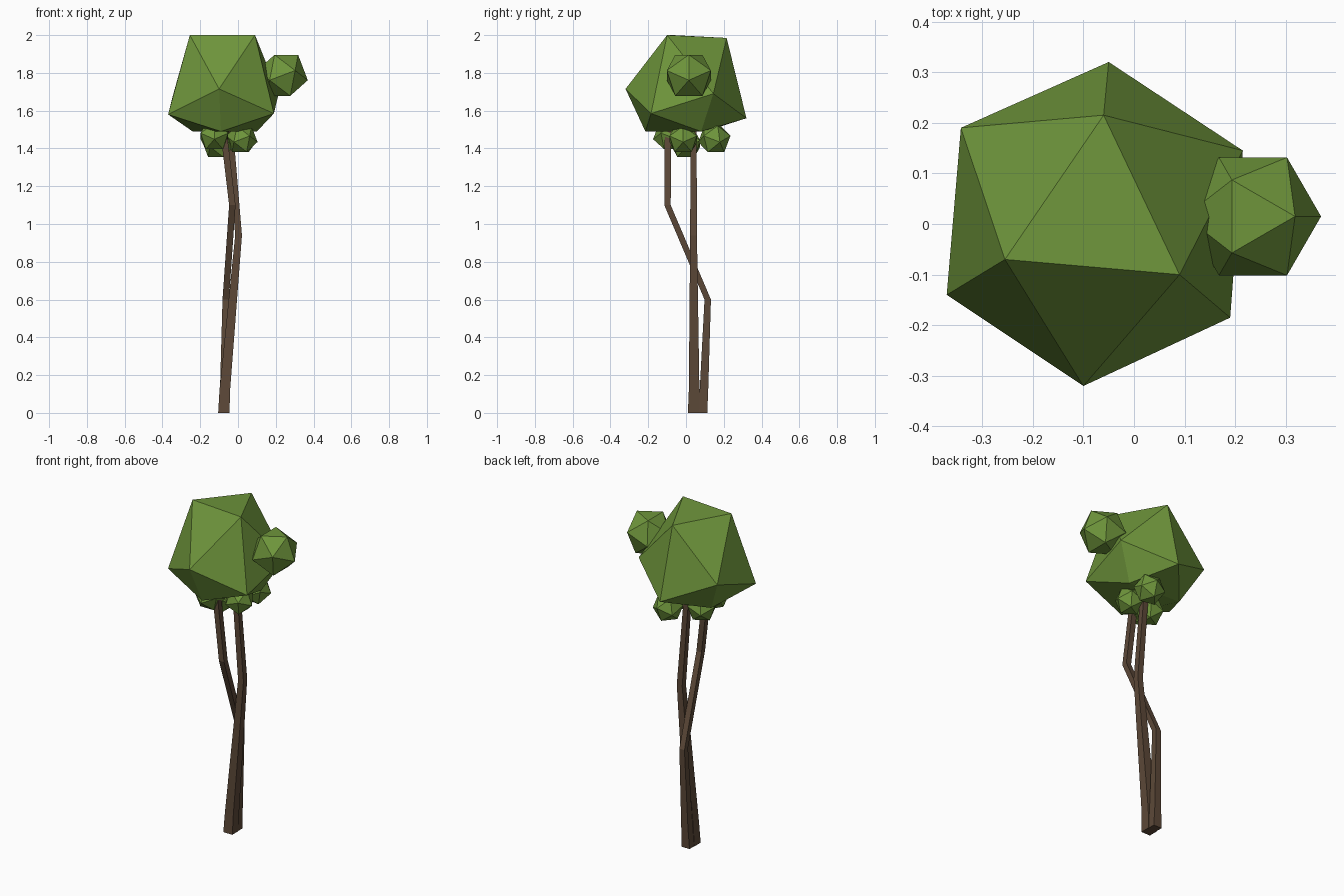
import bpy, bmesh, math
from mathutils import Vector

if "Cube" in bpy.data.objects:
    bpy.data.objects.remove(bpy.data.objects["Cube"])


def material(name, color):
    m = bpy.data.materials.new(name)
    m.diffuse_color = (*color, 1)
    m.use_nodes = True
    m.node_tree.nodes["Principled BSDF"].inputs["Base Color"].default_value = m.diffuse_color
    return m


LEAF = material("leaf green", (0.156, 0.30, 0.044))
BARK = material("bark brown", (0.108, 0.066, 0.040))


def finish(bm, name, mat):
    bmesh.ops.recalc_face_normals(bm, faces=bm.faces)
    me = bpy.data.meshes.new(name)
    bm.to_mesh(me)
    bm.free()
    me.materials.append(mat)
    bpy.context.collection.objects.link(bpy.data.objects.new(name, me))


def hull(name, points):
    bm = bmesh.new()
    vs = [bm.verts.new(p) for p in points]
    bmesh.ops.convex_hull(bm, input=vs)
    finish(bm, name, LEAF)


def leaf_ball(name, center, r, turn):
    """Icosahedron resting on one face, turned about z."""
    pts = []
    for rad, h, off in ((.607, .795, 0), (.982, .188, 60), (.982, -.188, 0), (.607, -.795, 60)):
        for k in range(3):
            a = math.radians(turn + off + 120 * k)
            pts.append(Vector(center) + r * Vector((rad * math.cos(a), rad * math.sin(a), h)))
    hull(name, pts)


def stem(name, path):
    """Square tapering stem through (x, y, z, width) stations."""
    bm = bmesh.new()
    rings = [[bm.verts.new((x + sx * w / 2, y + sy * w / 2, z))
              for sx, sy in ((-1, -1), (1, -1), (1, 1), (-1, 1))] for x, y, z, w in path]
    for a, b in zip(rings, rings[1:]):
        for i in range(4):
            j = (i + 1) % 4
            bm.faces.new((a[i], a[j], b[j], b[i]))
    bm.faces.new(rings[0][::-1])
    bm.faces.new(rings[-1])
    finish(bm, name, BARK)


# Main crown: stretched icosahedron with a flattened underside
hull("main_crown", [
    (-.06, .215, 1.985), (-.255, -.07, 2.0), (.09, -.10, 2.0),
    (-.10, -.32, 1.715), (-.342, .19, 1.69), (.215, .145, 1.69),
    (-.37, -.14, 1.58), (.19, -.185, 1.585), (-.05, .32, 1.56),
    (-.09, -.215, 1.49), (.10, .08, 1.49), (-.24, .10, 1.49)])

# Side tuft and the small tufts below the crown
leaf_ball("side_tuft", (.235, .015, 1.787), .137, 0)
for i, (c, r, t) in enumerate((
        ((-.125, -.09, 1.465), .086, 30), ((-.105, 0, 1.425), .088, 0),
        ((.02, -.015, 1.45), .085, 0), ((.015, .15, 1.45), .088, 20))):
    leaf_ball(f"under_tuft_{i + 1}", c, r, t)

# Two crossing stems
stem("straight_stem", [(-.075, .04, 0, .06), (-.07, .043, .12, .056),
                       (.003, .04, .94, .036), (-.042, .04, 1.5, .032)])
stem("bent_stem", [(-.075, .085, 0, .055), (-.073, .095, .12, .045),
                   (-.065, .115, .6, .034), (-.03, -.098, 1.1, .034),
                   (-.08, -.095, 1.52, .034)])
